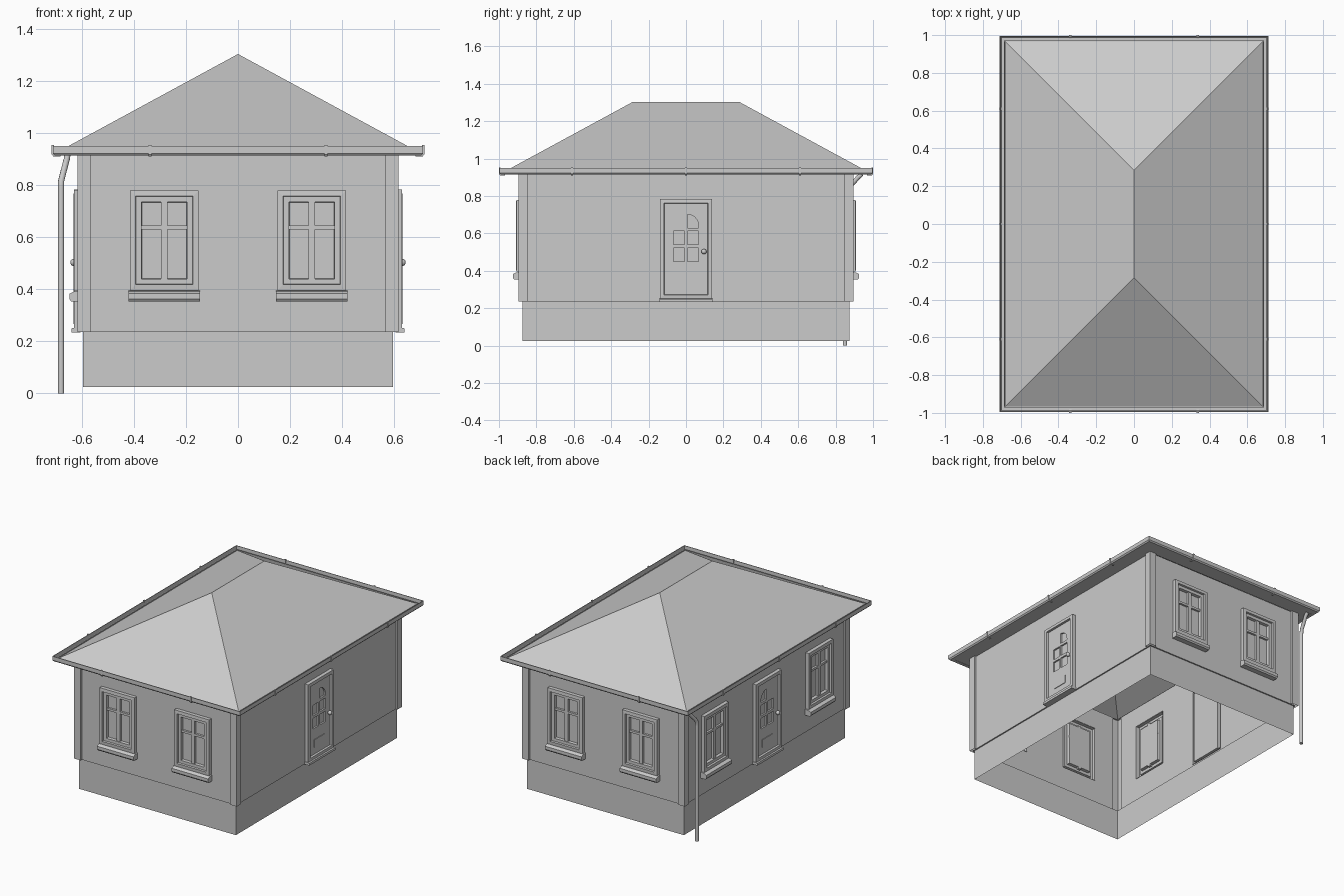
import bpy, bmesh, math
from mathutils import Matrix

if "Cube" in bpy.data.objects:
    bpy.data.objects.remove(bpy.data.objects["Cube"])

T = Matrix.Translation
OUT = Matrix.Rotation(math.pi / 2, 4, 'X')                    # (a, b, c) -> (a, -c, b): c faces outward
ALONG = Matrix(((0, 0, 1), (1, 0, 0), (0, 1, 0))).to_4x4()    # (a, b, c) -> (c, a, b): c runs along wall


def finish(name, bm, M):
    bmesh.ops.remove_doubles(bm, verts=bm.verts, dist=1e-5)
    bm.transform(M)
    bmesh.ops.recalc_face_normals(bm, faces=bm.faces)
    me = bpy.data.meshes.new(name)
    bm.to_mesh(me)
    bm.free()
    ob = bpy.data.objects.new(name, me)
    bpy.context.collection.objects.link(ob)
    return ob


def rect_sweep(name, profile, gap, M=Matrix(), cap=False, closed=False):
    """Sweep a (half width, height) profile round a mitred rectangle."""
    bm = bmesh.new()
    rings = [[bm.verts.new((sx * d, sy * (d + gap), z)) for sx, sy in
              ((-1, -1), (1, -1), (1, 1), (-1, 1))] for d, z in profile]
    pairs = list(zip(rings, rings[1:]))
    if closed:
        pairs.append((rings[-1], rings[0]))
    for a, b in pairs:
        for i in range(4):
            j = (i + 1) % 4
            bm.faces.new((a[i], a[j], b[j], b[i]))
    if cap:
        bm.faces.new(rings[-1])
    return finish(name, bm, M)


def prism(name, polys, lo, hi, M=Matrix(), closed=True):
    """Extrude outlines; open outlines become plain sheets."""
    bm = bmesh.new()
    for pts in polys:
        a = [bm.verts.new((x, y, lo)) for x, y in pts]
        b = [bm.verts.new((x, y, hi)) for x, y in pts]
        n = len(pts)
        for i in range(n if closed else n - 1):
            j = (i + 1) % n
            bm.faces.new((a[i], a[j], b[j], b[i]))
        if closed:
            bm.faces.new(a)
            bm.faces.new(b)
    return finish(name, bm, M)


def box(name, M, x0, x1, y0, y1, z0, z1):
    return prism(name, [[(x0, y0), (x1, y0), (x1, y1), (x0, y1)]], z0, z1, M)


def wall(name, M, half, holes):
    """Sheet wall with rectangular openings (x0, x1, z0, z1)."""
    xs = sorted({-half, half} | {v for h in holes for v in h[:2]})
    zs = sorted({0.235, 0.915} | {v for h in holes for v in h[2:]})
    bm = bmesh.new()
    for x0, x1 in zip(xs, xs[1:]):
        for z0, z1 in zip(zs, zs[1:]):
            cx, cz = (x0 + x1) / 2, (z0 + z1) / 2
            if not any(h[0] < cx < h[1] and h[2] < cz < h[3] for h in holes):
                bm.faces.new([bm.verts.new((x, 0, z)) for x, z in
                              ((x0, z0), (x1, z0), (x1, z1), (x0, z1))])
    finish(name, bm, M)


def window(M, u):
    W = M @ T((u, 0, 0))
    # stepped frame closing onto the glass
    rect_sweep("window_frame", [(.132, -.002), (.132, .025), (.11, .027), (.108, .014),
                                (.088, .014), (.086, -.006)], .06, W @ T((0, 0, .5875)) @ OUT, cap=True)
    box("window_mullion", W, -.012, .012, -.01, .006, .43, .745)
    box("window_transom", W, -.087, .087, -.008, .006, .63, .645)
    prism("window_sill", [[(.0, .395), (-.027, .391), (-.043, .383), (-.043, .362),
                           (-.036, .353), (0, .353)]], -.138, .138, W @ ALONG)
    return (u - .13, u + .13, .397, .778)


def door(M):
    # frame, slab and step
    rect_sweep("door_frame", [(.138, -.002), (.138, .025), (.117, .027), (.115, 0)],
               .128, M @ T((0, 0, .517)) @ OUT)
    slab = box("door_slab", M, -.116, .116, -.012, .006, .264, .762)
    prism("door_step", [[(0, .253), (-.036, .25), (-.036, .234), (0, .234)]],
          -.142, .142, M @ ALONG)
    # six glazed lights, the top pair forming an arch
    lights = []
    for s in (-1, 1):
        for z in (.45, .54):
            lights.append([(s * x, z + h) for x, h in
                           ((.007, 0), (.067, 0), (.067, .072), (.007, .072))])
        arc = [(.007 + .06 * math.cos(t * math.pi / 16), .642 + .06 * math.sin(t * math.pi / 16))
               for t in range(9)]
        lights.append([(s * x, z) for x, z in [(.007, .63), (.067, .63)] + arc])
    cutter = prism("light_cutter", lights, .001, .03, M @ OUT)
    cutter.hide_render = True
    mod = slab.modifiers.new("lights", 'BOOLEAN')
    mod.operation, mod.solver, mod.object = 'DIFFERENCE', 'EXACT', cutter
    bpy.context.view_layer.objects.active = slab
    bpy.ops.object.modifier_apply(modifier=mod.name)
    bpy.data.objects.remove(cutter)
    # lower plate and knob
    box("door_plate", M, -.056, .056, -.016, -.01, .32, .373)
    bm = bmesh.new()
    bmesh.ops.create_uvsphere(bm, u_segments=16, v_segments=10, radius=.014)
    knob = finish("door_knob", bm, M @ T((.096, -.026, .503)))
    knob.data.shade_smooth()
    box("door_knob_stem", M, .091, .101, -.02, -.01, .498, .508)
    return (-.136, .136, .252, .781)


# wall frames: local x along the wall, local -y outward
def side(angle, dist):
    return Matrix.Rotation(math.radians(angle), 4, 'Z') @ T((0, -dist, 0))


HX, HY = .604, .882
front, right, back, left = side(0, HY), side(90, HX), side(180, HY), side(-90, HX)

# walls with their windows and doors
wall("front_wall", front, .567, [window(front, -.283), window(front, .283)])
wall("back_wall", back, .567, [window(back, -.283), window(back, .283)])
wall("right_wall", right, .847, [door(right)])
wall("left_wall", left, .847, [door(left), window(left, -.565), window(left, .565)])

# corner pilasters
corner = [(.567, .882), (.567, .895), (.617, .895), (.617, .847), (.604, .847)]
for sx in (-1, 1):
    for sy in (-1, 1):
        prism("corner_pilaster", [[(sx * x, sy * y) for x, y in corner]],
              .235, .915, closed=False)

# plinth with small ledge, soffit, hipped roof
rect_sweep("foundation", [(.595, .025), (.595, .235), (.604, .235)], .278)
rect_sweep("soffit", [(.602, .915), (.684, .915)], .282)
rect_sweep("roof", [(.68, .934), (0, 1.303)], .285)

# gutter channel and its joints
rect_sweep("gutter", [(.682, .936), (.682, .914), (.704, .914), (.711, .922), (.711, .949),
                      (.707, .949), (.706, .925), (.702, .919), (.687, .919), (.687, .936)],
           .285, closed=True)
joint = [[(-.682, .91), (-.709, .91), (-.715, .918), (-.715, .953), (-.706, .953),
          (-.706, .921), (-.682, .917)]]
for angle, extra, spots in ((0, .285, (-.338, .338)), (180, .285, (-.338, .338)),
                            (90, 0, (-.61, 0, .61)), (-90, 0, (-.61, 0, .61))):
    for u in spots:
        prism("gutter_joint", joint, u - .006, u + .006, side(angle, extra) @ ALONG)

# downspout at the back left corner
cu = bpy.data.curves.new("downspout", 'CURVE')
cu.dimensions = '3D'
cu.bevel_depth, cu.bevel_resolution, cu.use_fill_caps = .012, 3, True
path = [(-.655, .94, .917), (-.657, .92, .9), (-.662, .905, .882), (-.674, .862, .835),
        (-.679, .852, .815), (-.679, .85, .79), (-.679, .85, 0)]
sp = cu.splines.new('POLY')
sp.points.add(len(path) - 1)
for p, co in zip(sp.points, path):
    p.co = (*co, 1)
bpy.context.collection.objects.link(bpy.data.objects.new("downspout", cu))
